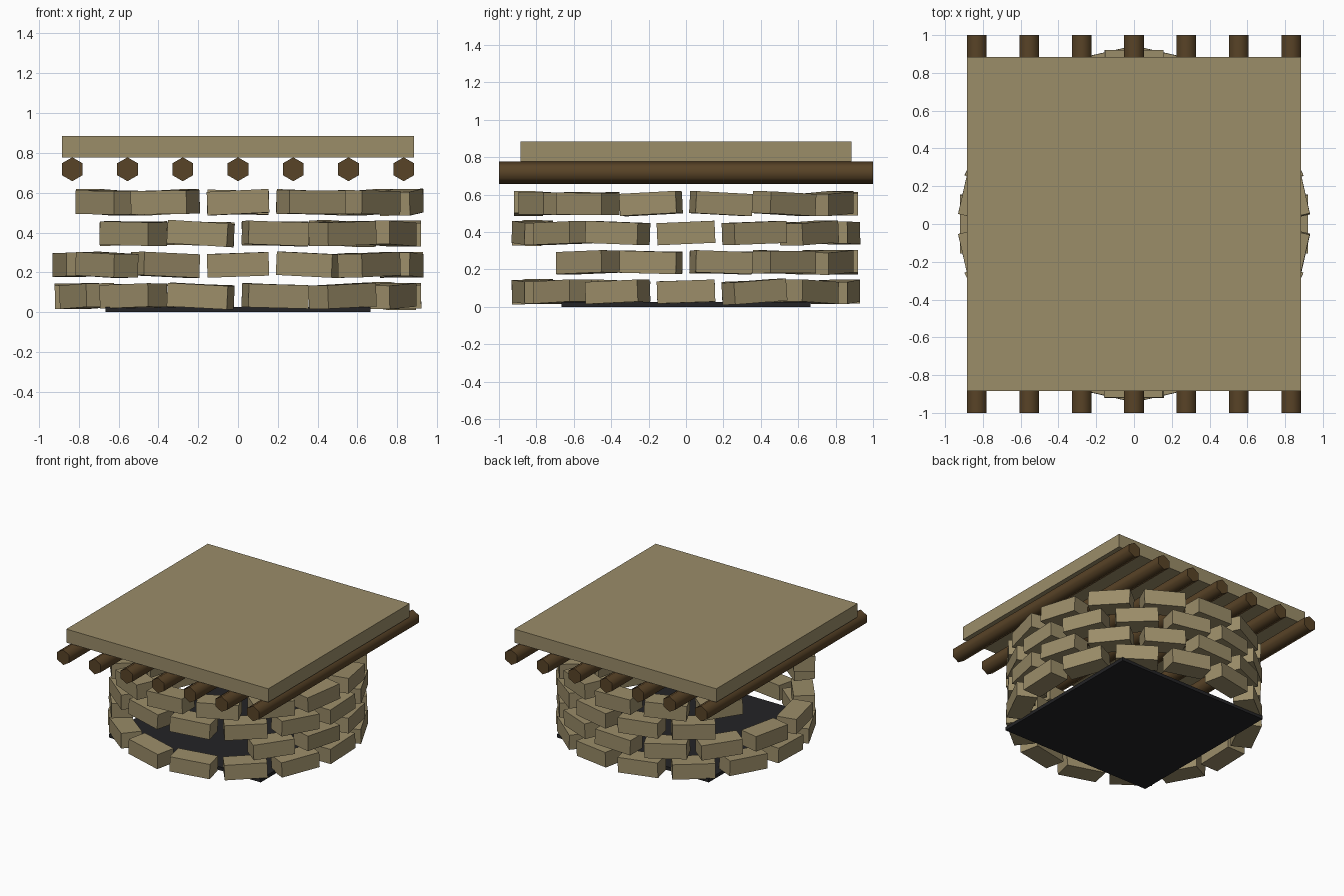
import bpy, math, random
from mathutils import Matrix, Vector

if "Cube" in bpy.data.objects:
    bpy.data.objects.remove(bpy.data.objects["Cube"])

random.seed(4)


def material(name, rgb):
    m = bpy.data.materials.new(name)
    m.diffuse_color = (*rgb, 1)
    m.use_nodes = True
    m.node_tree.nodes["Principled BSDF"].inputs["Base Color"].default_value = m.diffuse_color
    return m


STONE = material("tan stone", (0.328, 0.266, 0.141))
WOOD = material("dark wood", (0.098, 0.056, 0.020))
BLACK = material("charcoal", (0.017, 0.017, 0.019))


def box(name, size, mat, matrix):
    bpy.ops.mesh.primitive_cube_add(size=1)
    ob = bpy.context.object
    ob.name = name
    ob.data.transform(matrix @ Matrix.Diagonal((*size, 1)))
    ob.data.materials.append(mat)
    return ob


# Dark floor plate
box("floor_plate", (1.33, 1.33, 0.027), BLACK, Matrix.Translation((0, 0, 0.0135)))

# Ring wall: four staggered courses of 14 loose, slightly tilted bricks
COUNT, RADIUS, STEP = 14, 0.8425, 2 * math.pi / 14
# gaps broken into the wall: front in course 2, left side in courses 3 and 4
MISSING = [(), (9, 10, 11), (6, 7, 8), (6, 7)]
# tilts (degrees) of the bricks that are clearly visible; others are random
TILT = [{0: 2, 13: 2.5, 1: 4, 10: -3, 11: -1.5},
        {13: -1.5, 0: -2, 3: -2},
        {0: 2.5, 13: -2, 1: 2, 10: -3.5, 11: -2},
        {13: 3, 0: -3, 10: 2.8}]
for row in range(4):
    for k in range(COUNT):
        if k in MISSING[row]:
            continue
        angle = (k + 0.5 * (row % 2)) * STEP
        tilt = TILT[row].get(k, random.uniform(-3, 3))
        m = (Matrix.Rotation(angle, 4, 'Z')
             @ Matrix.Translation((RADIUS, 0, 0.081 + 0.157 * row))
             @ Matrix.Rotation(math.radians(tilt), 4, 'X')
             @ Matrix.Rotation(math.radians(random.uniform(-1, 1)), 4, 'Y'))
        box(f"brick_course{row + 1}_{k + 1}", (0.155, 0.31, 0.118), STONE, m)

# Seven six-sided roof logs running front to back
for i in range(7):
    bpy.ops.mesh.primitive_cylinder_add(vertices=6, radius=0.06, depth=2)
    log = bpy.context.object
    log.name = f"roof_log_{i + 1}"
    # vertices point up and down
    log.data.transform(Matrix.Translation(((i - 3) * 0.2775, 0, 0.718))
                       @ Matrix.Rotation(math.pi / 2, 4, 'X'))
    log.data.materials.append(WOOD)
    bpy.ops.object.shade_smooth_by_angle(angle=math.radians(65))

# Square roof slab
box("roof_slab", (1.77, 1.77, 0.107), STONE, Matrix.Translation((0, 0, 0.831)))
